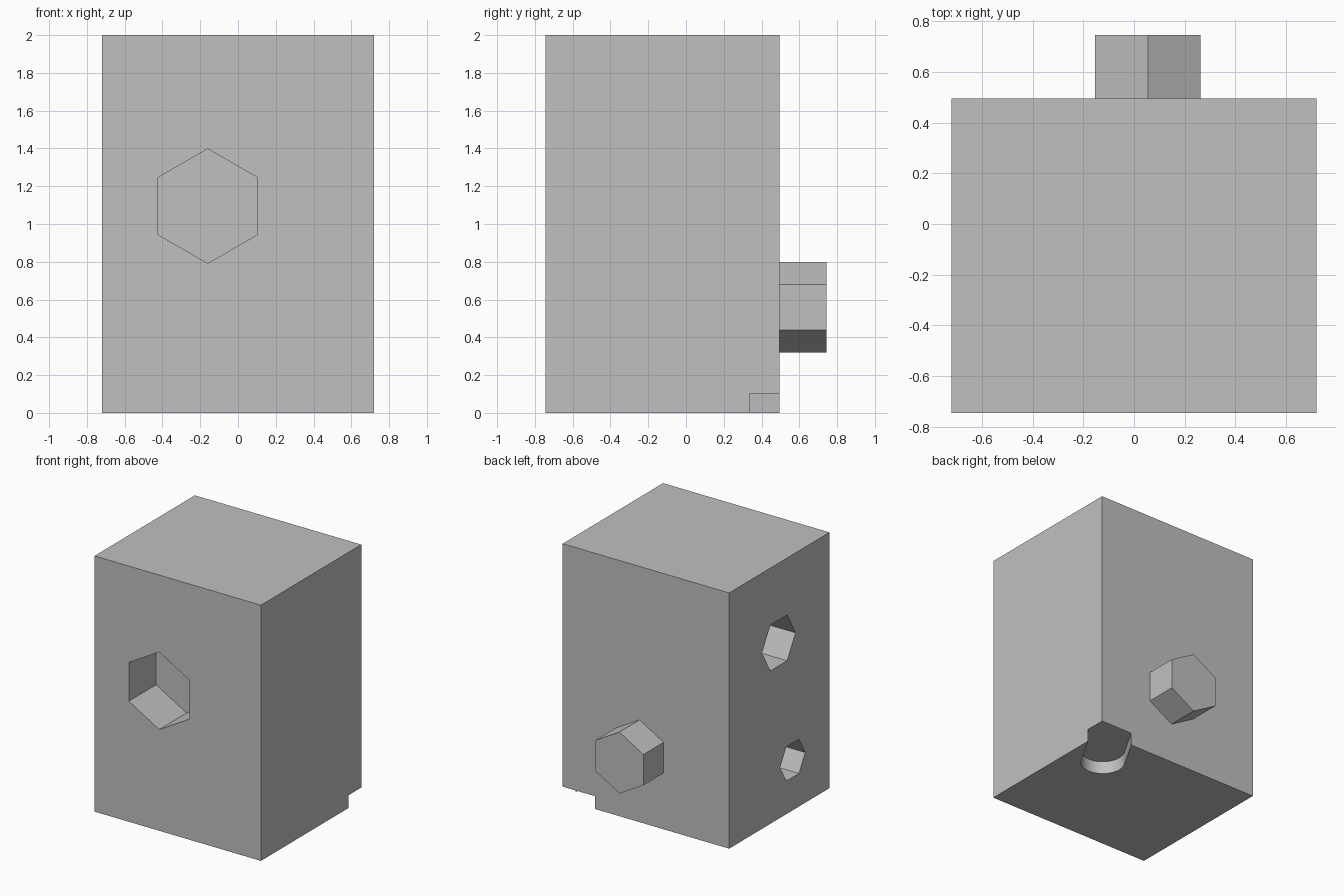
import bpy
import math
from mathutils import Matrix, Vector

if "Cube" in bpy.data.objects:
    bpy.data.objects.remove(bpy.data.objects["Cube"], do_unlink=True)

grey = bpy.data.materials.new("plain_grey")
grey.use_nodes = True
COLOUR = (0.53, 0.53, 0.53, 1)
grey.diffuse_color = COLOUR
grey.node_tree.nodes["Principled BSDF"].inputs["Base Color"].default_value = COLOUR

X, Y, Z = Vector((1, 0, 0)), Vector((0, 1, 0)), Vector((0, 0, 1))


def prism(name, outline, origin, across, up, depth):
    """Extrude a counter-clockwise 2D outline along across x up."""
    along = across.cross(up)
    base = [Vector(origin) + across * a + up * b for a, b in outline]
    n = len(base)
    verts = base + [p + along * depth for p in base]
    faces = [list(range(n))[::-1], list(range(n, 2 * n))]
    faces += [[i, (i + 1) % n, n + (i + 1) % n, n + i] for i in range(n)]
    mesh = bpy.data.meshes.new(name)
    mesh.from_pydata(verts, [], faces)
    mesh.materials.append(grey)
    obj = bpy.data.objects.new(name, mesh)
    bpy.context.collection.objects.link(obj)
    return obj


def arc(radius, start, end, count):
    angles = [math.radians(start + (end - start) * i / count) for i in range(count + 1)]
    return [(radius * math.cos(a), radius * math.sin(a)) for a in angles]


def hexagon(radius, turn):
    return arc(radius, turn, turn + 360, 6)[:-1]


def combine(target, tool, operation):
    tool.hide_render = True
    mod = target.modifiers.new(tool.name, "BOOLEAN")
    mod.operation, mod.solver, mod.object = operation, "EXACT", tool
    bpy.context.view_layer.objects.active = target
    bpy.ops.object.modifier_apply(modifier=mod.name)
    bpy.data.objects.remove(tool, do_unlink=True)


# Main block
W, FRONT, BACK = 0.72, -0.745, 0.495
block = prism("block", [(-W, FRONT), (W, FRONT), (W, BACK), (-W, BACK)], (0, 0, 0), X, Y, 2)

# Hexagonal peg on the back
peg = prism("back_peg", hexagon(0.24, 30), (0.055, BACK - 0.1, 0.56), -X, Z, 0.35)
combine(block, peg, "UNION")

# Hexagonal socket in the front
OVER = 0.05
socket = prism("front_socket", hexagon(0.303, 30), (-0.16, FRONT - OVER, 1.095), -X, Z, 0.337 + OVER)
combine(block, socket, "DIFFERENCE")

# Two hexagonal sockets in the right side
for name, y, z, radius in (("upper_socket", -0.118, 1.375, 0.207),
                           ("lower_socket", -0.29, 0.393, 0.155)):
    socket = prism(name, hexagon(radius, 0), (-W - OVER, y, z), Y, Z, 0.33 + OVER)
    combine(block, socket, "DIFFERENCE")

# Round-ended slot cut diagonally into the lower back left corner
R = 0.1605
end = arc(R, 90, 270, 24)
slot = prism("corner_slot", end + [(0.8, -R), (0.8, R)], (0, 0, -OVER), X, Y, 0.1 + OVER)
slot.matrix_world = Matrix.Translation((W - 0.284, BACK - 0.331, 0)) @ Matrix.Rotation(math.radians(60), 4, "Z")
bpy.context.view_layer.update()
combine(block, slot, "DIFFERENCE")

# Smooth only the rounded slot wall
bpy.ops.object.select_all(action="DESELECT")
block.select_set(True)
bpy.context.view_layer.objects.active = block
bpy.ops.object.shade_smooth_by_angle(angle=math.radians(30))
